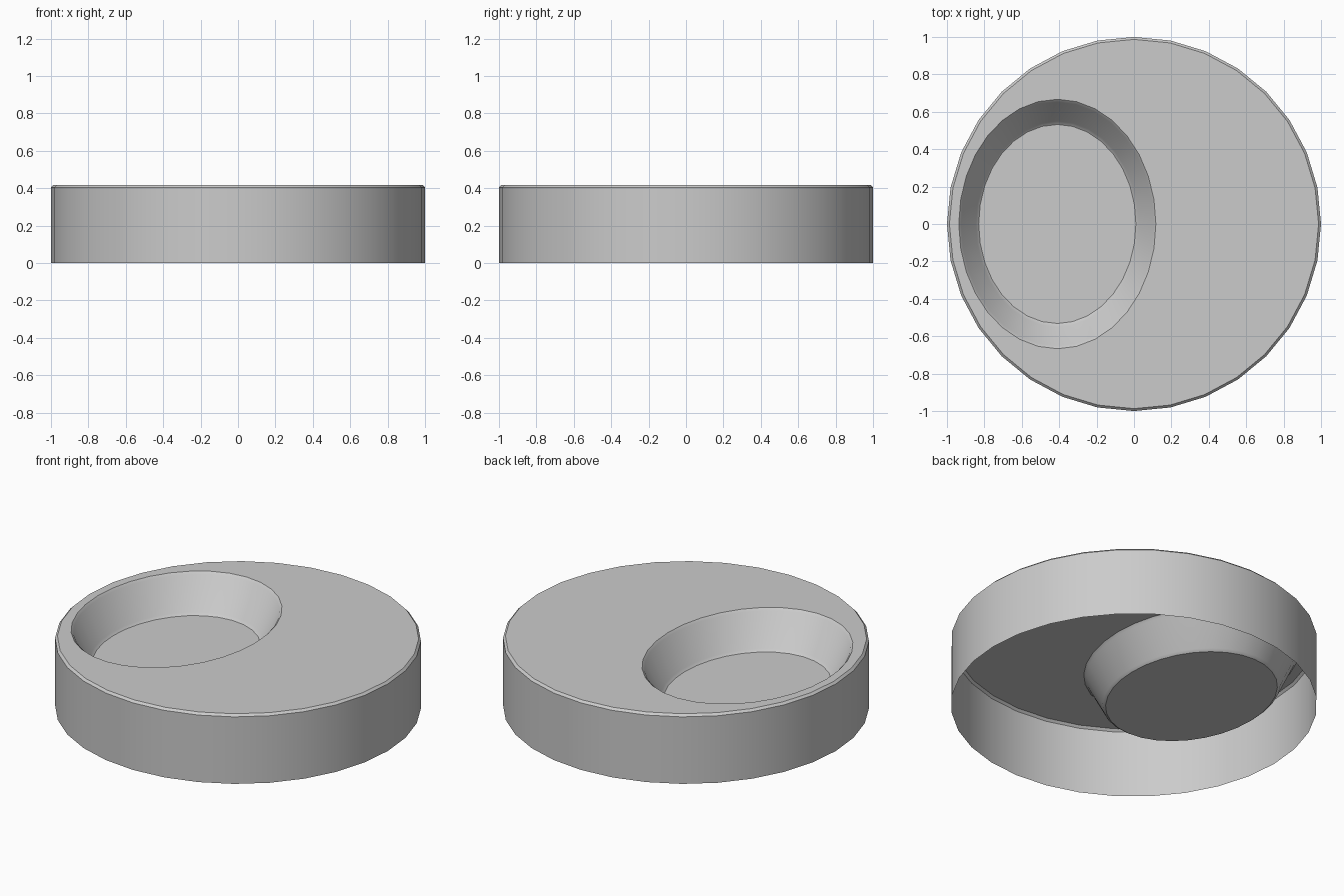
import bpy
import bmesh
from math import cos, sin, tau

default = bpy.data.objects.get("Cube")
if default:
    bpy.data.objects.remove(default, do_unlink=True)

SIDES = 32
HEIGHT = 0.417
DEPTH = 0.21
BEVEL = 0.013
OVAL_X = -0.41      # centre of the off-centre recess
OVAL_RATIO = 0.79   # recess width over length

grey = bpy.data.materials.new("plain grey")
grey.use_nodes = True
colour = (0.6, 0.6, 0.6, 1)
grey.diffuse_color = colour
grey.node_tree.nodes["Principled BSDF"].inputs["Base Color"].default_value = colour

bm = bmesh.new()


def ring(radius, z, centre=0.0, ratio=1.0):
    """One horizontal loop of vertices, round or oval."""
    angles = [tau * i / SIDES for i in range(SIDES)]
    return [bm.verts.new((centre + radius * ratio * cos(a), radius * sin(a), z))
            for a in angles]


def oval(radius, z):
    return ring(radius, z, OVAL_X, OVAL_RATIO)


floor = HEIGHT - DEPTH
loops = [
    # outer wall, open underneath, with a bevelled top edge
    ring(1.0, 0),
    ring(1.0, HEIGHT - BEVEL),
    ring(1.0 - BEVEL, HEIGHT),
    # oval recess with softened rim and floor edge
    oval(0.667, HEIGHT),
    oval(0.652, HEIGHT - BEVEL),
    oval(0.55, floor + BEVEL),
    oval(0.532, floor),
]
for low, high in zip(loops, loops[1:]):
    for i in range(SIDES):
        j = (i + 1) % SIDES
        bm.faces.new((low[i], low[j], high[j], high[i]))
bm.faces.new(loops[-1])

mesh = bpy.data.meshes.new("round_shell")
bm.to_mesh(mesh)
bm.free()
mesh.materials.append(grey)
shell = bpy.data.objects.new("round_shell_with_oval_recess", mesh)
bpy.context.collection.objects.link(shell)

bpy.ops.object.select_all(action='DESELECT')
shell.select_set(True)
bpy.context.view_layer.objects.active = shell
bpy.ops.object.shade_smooth_by_angle(angle=0.5)
